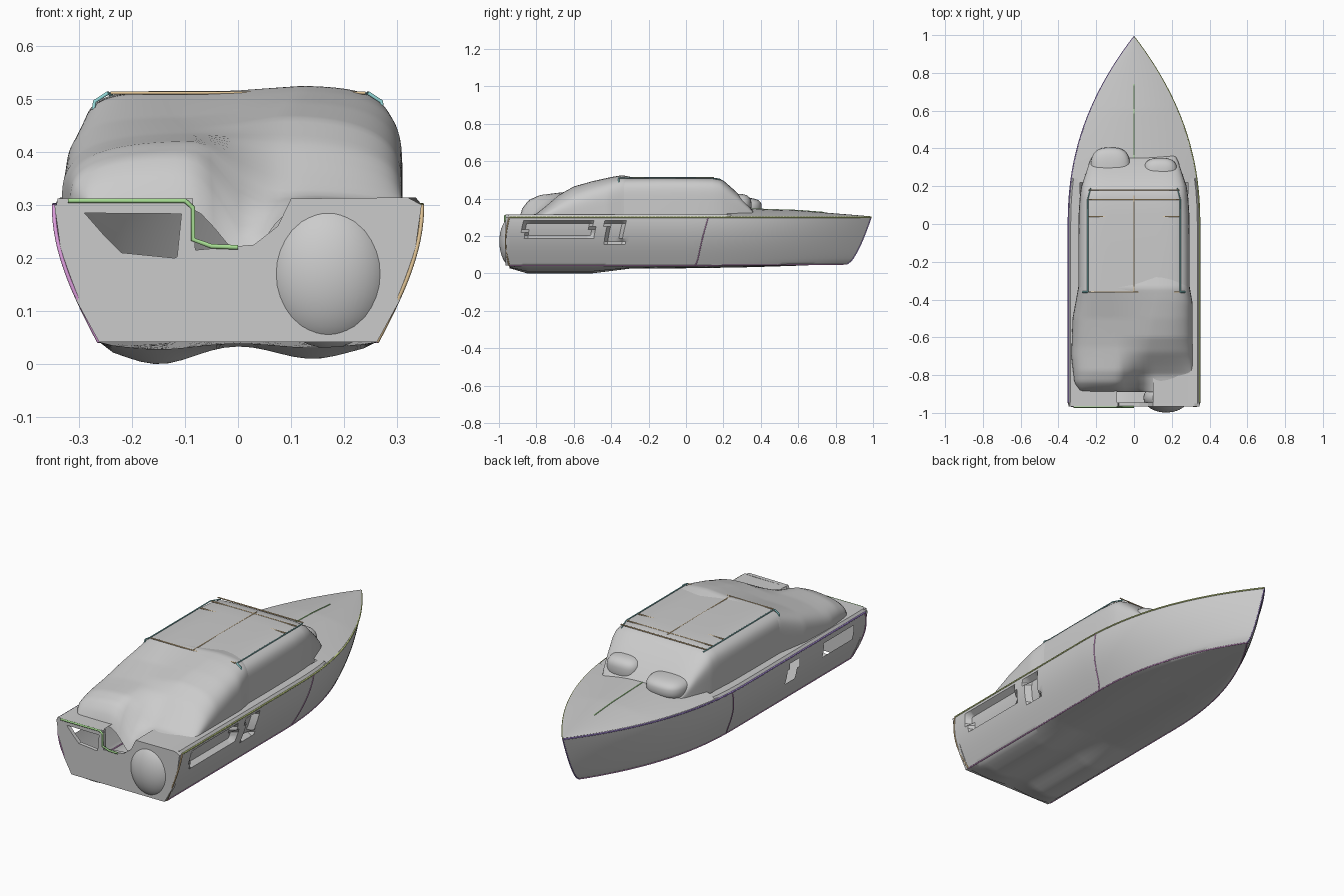
import bpy, bmesh, math

if "Cube" in bpy.data.objects:
    bpy.data.objects.remove(bpy.data.objects["Cube"])


def interp(x, pts):
    if x <= pts[0][0]:
        return pts[0][1]
    for (a, b), (c, d) in zip(pts, pts[1:]):
        if x <= c:
            return b + (d - b) * (x - a) / (c - a)
    return pts[-1][1]


def make(name, bm, angle=40):
    bmesh.ops.remove_doubles(bm, verts=bm.verts, dist=0.0005)
    bmesh.ops.recalc_face_normals(bm, faces=bm.faces)
    me = bpy.data.meshes.new(name)
    bm.to_mesh(me)
    bm.free()
    ob = bpy.data.objects.new(name, me)
    bpy.context.collection.objects.link(ob)
    bpy.context.view_layer.objects.active = ob
    ob.select_set(True)
    bpy.ops.object.shade_smooth_by_angle(angle=math.radians(angle))
    ob.select_set(False)
    return ob


def loft(name, rows, skip=None, angle=40):
    bm = bmesh.new()
    grid = [[bm.verts.new(p) for p in r] for r in rows]
    for r0, r1 in zip(grid, grid[1:]):
        for i in range(len(r0) - 1):
            quad = (r0[i], r0[i + 1], r1[i + 1], r1[i])
            c = sum((v.co for v in quad), start=quad[0].co * 0) / 4
            if not (skip and skip(c)):
                bm.faces.new(quad)
    return make(name, bm, angle)


def plate(name, pts, y, depth=0.02):
    bm = bmesh.new()
    f = bm.faces.new([bm.verts.new((x, y, z)) for x, z in pts])
    ext = bmesh.ops.extrude_face_region(bm, geom=[f])
    for v in ext["geom"]:
        if isinstance(v, bmesh.types.BMVert):
            v.co.y += depth
    return make(name, bm, 20)


def ellipsoid(name, loc, size, power=1):
    bm = bmesh.new()
    bmesh.ops.create_uvsphere(bm, u_segments=40, v_segments=20, radius=1)
    for v in bm.verts:
        v.co = [l + s * math.copysign(abs(c) ** power, c) for l, s, c in zip(loc, size, v.co)]
    return make(name, bm, 70)


mats = {}
COLORS = {"green": (0.4, 0.75, 0.3), "orange": (0.75, 0.55, 0.3), "purple": (0.45, 0.3, 0.8),
          "magenta": (0.75, 0.35, 0.75), "teal": (0.3, 0.7, 0.7), "olive": (0.6, 0.7, 0.25)}
for k, c in COLORS.items():
    mats[k] = bpy.data.materials.new(k)
    mats[k].diffuse_color = (*c, 1)


def trim(name, pts, color, r=0.004):
    cu = bpy.data.curves.new(name, 'CURVE')
    cu.dimensions = '3D'
    cu.bevel_depth = r
    cu.bevel_resolution = 1
    sp = cu.splines.new('POLY')
    sp.points.add(len(pts) - 1)
    for p, q in zip(sp.points, pts):
        p.co = (*q, 1)
    cu.materials.append(mats[color])
    bpy.context.collection.objects.link(bpy.data.objects.new(name, cu))


# Hull: flat bottom with two soft lobes aft, flared sides, curved stem
def plan(y, end):
    return 1 - max(0, min(1, y / end)) ** 2.2


def hull_pt(s, v, side):
    end = 0.86 + 0.13 * max(v, 0) ** 0.65
    start = -0.945 - 0.02 * math.sin(math.pi * max(v, 0))
    y = start + s * (end - start)
    if v < 0:
        x = side * 0.262 * (1 + v) * plan(y, end)
        fade = interp(y, [(-0.95, 0.3), (-0.85, 1), (-0.5, 1), (-0.3, 0.4), (0.3, 0.3), (0.86, 0)])
        bump = 0.042 * math.exp(-((x + 0.15) / 0.1) ** 2) + 0.032 * math.exp(-((x - 0.14) / 0.1) ** 2)
        return (x, y, 0.042 + 0.008 * max(0, y) - fade * bump)
    w = 0.262 + 0.085 * math.sin(v * math.pi / 2)
    return (side * w * plan(y, end), y, 0.042 + 0.008 * max(0, y) * (1 - v) + 0.258 * v)


def in_slot(y, z):
    return (-0.86 < y < -0.5 and 0.19 < z < 0.275) or (-0.42 < y < -0.34 and 0.16 < z < 0.275)


def skip_slot(c):
    # open slots on the left, recesses on the right
    return c.x < -0.28 and in_slot(c.y, c.z) and (c.y < -0.62 or c.y > -0.43)


def recess(p):
    x, y, z = p
    return (x - 0.03, y, z) if x > 0.28 and in_slot(y, z) else p


vs = [i / 16 for i in range(16, -1, -1)]
bottom = [-i / 10 for i in range(1, 11)]
S = [1 - (1 - i / 110) ** 1.15 for i in range(111)]
rows = []
for s in S:
    left = [hull_pt(s, v, -1) for v in vs + bottom]
    right = [recess(hull_pt(s, v, 1)) for v in vs + bottom[:-1]]
    rows.append(left + right[::-1])
loft("hull", rows, skip_slot)

# Foredeck with crowned centre, and side decks
rows = []
for i in range(41):
    y = 0.22 + 0.77 * i / 40
    w = 0.345 * plan(y, 0.99)
    crown = interp(y, [(0.2, 0.045), (0.6, 0.032), (0.99, 0)])
    rows.append([(w * t / 8, y, 0.305 + crown * (1 - (t / 8) ** 2)) for t in range(-8, 9)])
loft("foredeck", rows)
for side, name in ((-1, "left"), (1, "right")):
    rows = []
    for i in range(21):
        y = -0.95 + 1.19 * i / 20
        rows.append([(side * 0.345 * plan(y, 0.99), y, 0.302), (side * 0.335 * plan(y, 0.99), y, 0.314),
                     (side * 0.285, y, 0.312)])
    loft(name + "_side_deck", rows)


# Cabin and rounded aft cover: arched sections along y
def arch(y, width, height, p, q, base=0.3, n=64):
    row = []
    for i in range(n + 1):
        a = math.pi * i / n
        c, s = math.cos(a), math.sin(a)
        x = width(c) * math.copysign(abs(c) ** p, c)
        row.append((x, y, base + (height(x) - base) * max(s, 0) ** q))
    return row


rows = []
for y, w, h in [(-0.36, 0.295, 0.512), (-0.15, 0.295, 0.515), (0.05, 0.293, 0.514), (0.14, 0.287, 0.512),
                (0.18, 0.282, 0.507), (0.205, 0.277, 0.492), (0.27, 0.255, 0.435), (0.33, 0.235, 0.37),
                (0.36, 0.22, 0.33)]:
    rows.append(arch(y, lambda c: w, lambda x: h, 0.3, 0.3))
loft("cabin", rows, angle=50)

LEFT = [(-0.89, 0.30), (-0.875, 0.35), (-0.84, 0.395), (-0.78, 0.42), (-0.65, 0.435), (-0.5, 0.465), (-0.34, 0.512)]
RIGHT = [(-0.89, 0.30), (-0.8, 0.32), (-0.75, 0.36), (-0.68, 0.42), (-0.6, 0.465), (-0.5, 0.493),
         (-0.4, 0.515), (-0.34, 0.525)]
rows = []
for i in range(45):
    y = -0.89 + 0.64 * i / 44

    def height(x):
        t = max(0, min(1, (x + 0.08) / 0.18))
        t = t * t * (3 - 2 * t)
        dip = 0.1 * math.exp(-((x - 0.01) / 0.06) ** 2 - ((y + 0.9) / 0.09) ** 2)
        peak = 0.012 * ((x - 0.1) / 0.2) ** 2 * t
        sink = max(0, y + 0.34) * 0.2
        return interp(y, LEFT) * (1 - t) + interp(y, RIGHT) * t - dip - peak - sink

    wl = interp(y, [(-0.89, 0.28), (-0.84, 0.315), (-0.7, 0.332), (-0.5, 0.325), (-0.34, 0.296), (-0.25, 0.285)])
    k = interp(y, [(-0.7, 0.6), (-0.5, 0.42), (-0.34, 0.3)])
    rows.append(arch(y, lambda c: wl if c < 0 else min(wl, 0.31), height, k, k))
loft("aft_cover", rows, angle=70)

# Soft windscreen panels leaning on the cabin front
ellipsoid("left_windscreen_panel", (-0.125, 0.29, 0.355), (0.105, 0.115, 0.05), 0.7)
ellipsoid("right_windscreen_panel", (0.14, 0.27, 0.365), (0.09, 0.08, 0.06), 0.7)

# Transom: plate with central notch and an open frame on the left
plate("transom", [(-0.262, 0.042), (0.262, 0.042), (0.305, 0.12), (0.332, 0.2), (0.346, 0.3), (0.32, 0.314),
                  (0.1, 0.312), (0.075, 0.26), (0.03, 0.225), (-0.08, 0.215), (-0.12, 0.2), (-0.22, 0.21),
                  (-0.25, 0.24), (-0.285, 0.28), (-0.3, 0.295), (-0.346, 0.3), (-0.332, 0.2),
                  (-0.305, 0.12)], -0.965)
plate("transom_top_bar", [(-0.345, 0.285), (-0.085, 0.283), (-0.085, 0.312), (-0.34, 0.312)], -0.965)
plate("transom_post", [(-0.115, 0.2), (-0.08, 0.2), (-0.083, 0.3), (-0.105, 0.3)], -0.965)
ellipsoid("transom_bulge", (0.17, -0.92, 0.17), (0.12, 0.078, 0.14))
for name, x0, x1 in (("right", 0.1, 0.31), ("left", -0.33, -0.09)):
    loft(name + "_stern_shelf", [[(x0, y, 0.312), (x1, y, 0.312)] for y in (-0.955, -0.78)])

# Coloured edge trims on both sides
for side, name, c in ((-1, "left", "purple"), (1, "right", "olive")):
    trim(name + "_gunwale", [hull_pt(s, 1, side) for s in S], c)
    trim(name + "_chine", [hull_pt(s, 0, side) for s in S], "magenta", 0.003)
    trim(name + "_stern_edge", [hull_pt(0, v, side) for v in vs], "magenta" if side < 0 else "orange")
    trim(name + "_frame_rib", [hull_pt(0.55, v, side) for v in vs], "magenta", 0.003)
    trim(name + "_roof_edge", [(side * 0.245, y, 0.511) for y in (-0.36, -0.1, 0.13)]
         + [(side * 0.23, 0.19, 0.5)], "teal", 0.003)
    trim(name + "_cabin_rear_corner", [(side * 0.245, -0.36, 0.511), (side * 0.27, -0.36, 0.495),
                                       (side * 0.28, -0.36, 0.43)], "teal")

# Centre lines, roof cross lines and transom frame
for y in (-0.36, 0.04, 0.13, 0.18):
    trim("roof_cross_line", [(-0.24, y, 0.511), (0.24, y, 0.511)], "orange", 0.003)
trim("roof_centre_line", [(0, -0.36, 0.513), (0, 0.15, 0.512)], "orange", 0.003)
trim("deck_centre_line", [(0, 0.35, 0.345), (0, 0.6, 0.337), (0, 0.74, 0.326)], "green", 0.003)
trim("stem_line", [hull_pt(1, v, 1) for v in vs], "purple", 0.003)
trim("transom_frame", [(-0.32, -0.968, 0.308), (-0.1, -0.968, 0.308), (-0.085, -0.968, 0.295),
                       (-0.085, -0.968, 0.235), (-0.05, -0.968, 0.222), (0, -0.968, 0.22)], "green", 0.005)

for m in bpy.data.materials:
    if m.users and not m.is_grease_pencil:
        m.use_nodes = True
        m.node_tree.nodes["Principled BSDF"].inputs["Base Color"].default_value = m.diffuse_color
